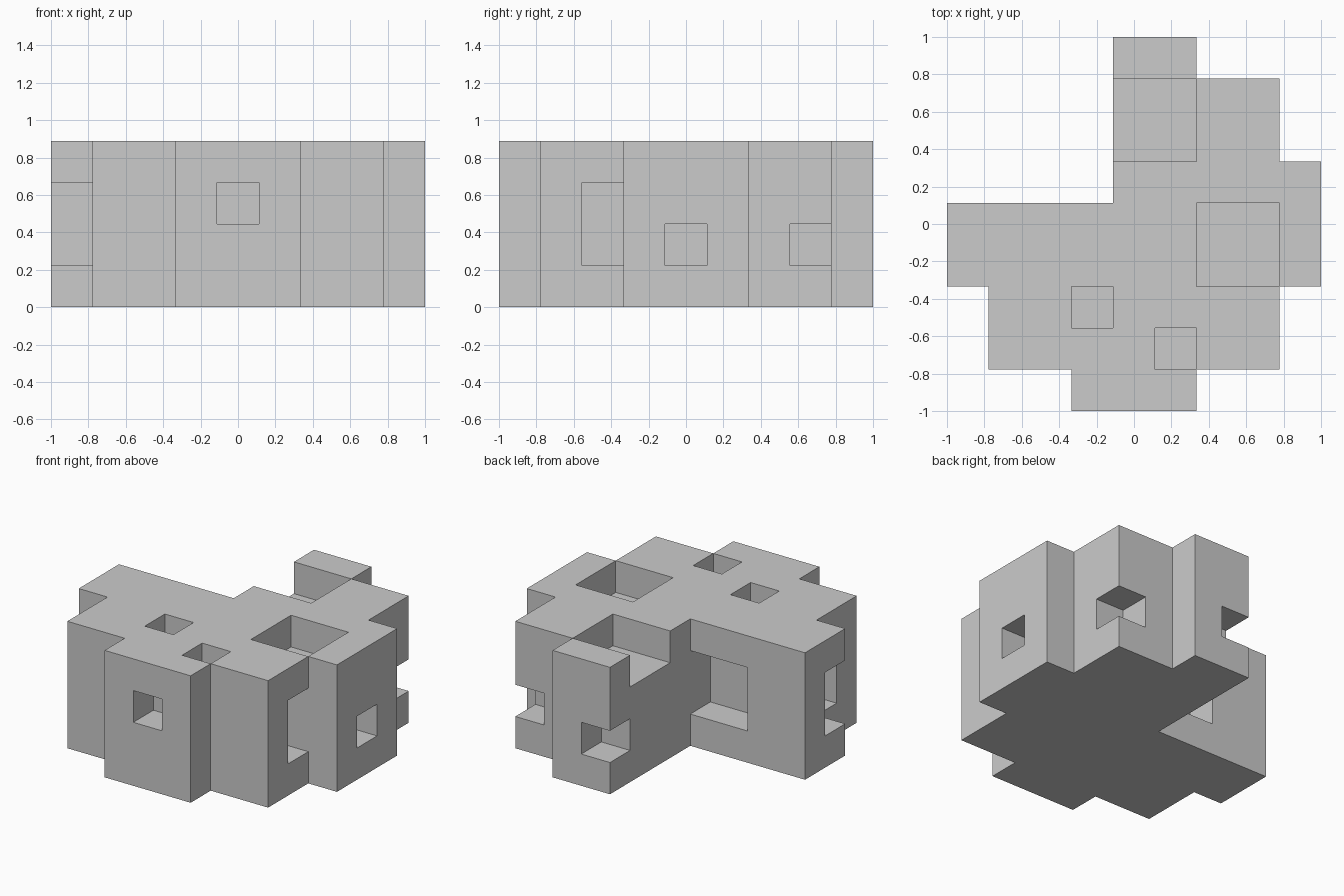
import bpy, bmesh
from itertools import product
from mathutils import Vector

if "Cube" in bpy.data.objects:
    bpy.data.objects.remove(bpy.data.objects["Cube"])

U = 2 / 9  # grid module: 9 x 9 x 4 cells


def cells(x0, x1, y0, y1, z0=0, z1=4):
    return set(product(range(x0, x1), range(y0, y1), range(z0, z1)))


# Stepped plan, full height
solid = set().union(
    cells(3, 6, 0, 1),   # front bay
    cells(1, 8, 1, 3),   # front body
    cells(0, 9, 3, 5),   # wide middle
    cells(4, 9, 5, 6),   # right shoulder
    cells(4, 8, 6, 8),   # rear body
    cells(4, 6, 8, 9),   # rear bay
)

# Recesses
solid -= set().union(
    cells(6, 8, 3, 5, 3, 4),   # large top pit
    cells(3, 4, 2, 3, 3, 4),   # small top pit
    cells(5, 6, 1, 2, 3, 4),   # small top pit
    cells(4, 6, 6, 8, 3, 4),   # rear top notch
    cells(4, 5, 0, 1, 2, 3),   # front window
    cells(8, 9, 4, 5, 1, 2),   # right window
    cells(7, 8, 2, 3, 1, 3),   # right corner niche
    cells(0, 2, 2, 4, 1, 3),   # left corner niche
    cells(2, 4, 4, 5, 1, 3),   # rear wall niche
    cells(7, 8, 7, 8, 1, 2),   # rear right corner notch
    cells(4, 5, 8, 9, 1, 2),   # rear left corner notch
)

# Skin the exposed cell sides, then merge coplanar faces
bm = bmesh.new()
for c in solid:
    for axis, side in product(range(3), (0, 1)):
        n = list(c)
        n[axis] += 2 * side - 1
        if tuple(n) in solid:
            continue
        a, b = (axis + 1) % 3, (axis + 2) % 3
        quad = []
        for da, db in ((0, 0), (1, 0), (1, 1), (0, 1)):
            p = list(c)
            p[axis] += side
            p[a] += da
            p[b] += db
            quad.append(bm.verts.new(Vector((p[0] - 4.5, p[1] - 4.5, p[2])) * U))
        bm.faces.new(quad if side else quad[::-1])
bmesh.ops.remove_doubles(bm, verts=bm.verts, dist=1e-4)
bmesh.ops.dissolve_limit(bm, angle_limit=0.01, verts=bm.verts, edges=bm.edges)

mesh = bpy.data.meshes.new("notched_block")
bm.to_mesh(mesh)
bm.free()
bpy.context.collection.objects.link(bpy.data.objects.new("notched_block", mesh))
